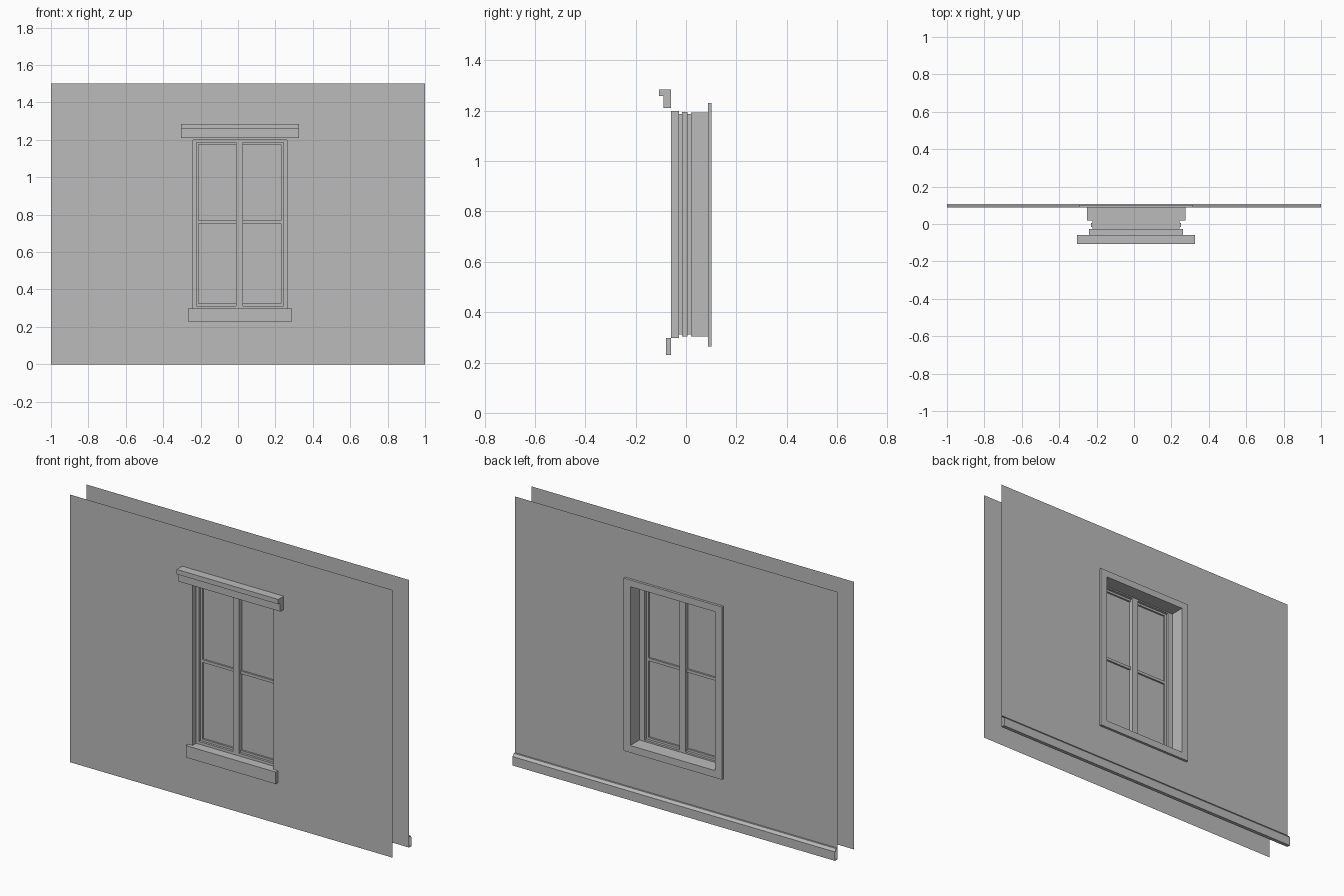
import bpy, bmesh

cube = bpy.data.objects.get("Cube")
if cube:
    bpy.data.objects.remove(cube, do_unlink=True)

grey = bpy.data.materials.new("plain_grey")
grey.use_nodes = True
COLOUR = (0.5, 0.5, 0.5, 1)
grey.diffuse_color = COLOUR
grey.node_tree.nodes["Principled BSDF"].inputs["Base Color"].default_value = COLOUR

FRONT, BACK = -0.06, 0.087      # planes of the two wall skins
MID = -0.005                    # glazing plane


def finish(name, bm, tidy=True):
    if tidy:
        bmesh.ops.recalc_face_normals(bm, faces=bm.faces)
    mesh = bpy.data.meshes.new(name)
    bm.to_mesh(mesh)
    bm.free()
    mesh.materials.append(grey)
    obj = bpy.data.objects.new(name, mesh)
    bpy.context.collection.objects.link(obj)
    return obj


def rings(name, loops, closed=False):
    """Skin a row of upright rectangles, each (x0, x1, z0, z1) and y."""
    bm = bmesh.new()
    rows = []
    for (x0, x1, z0, z1), y in loops:
        corners = ((x0, z0), (x1, z0), (x1, z1), (x0, z1))
        rows.append([bm.verts.new((x, y, z)) for x, z in corners])
    pairs = list(zip(rows, rows[1:]))
    if closed:
        pairs.append((rows[-1], rows[0]))
    for a, b in pairs:
        for i in range(4):
            j = (i + 1) % 4
            bm.faces.new((a[i], a[j], b[j], b[i]))
    return finish(name, bm)


def moulding(name, profile, x0, x1, solid=True):
    """Run a (y, z) profile along x, with or without end caps."""
    bm = bmesh.new()
    a = [bm.verts.new((x0, y, z)) for y, z in profile]
    b = [bm.verts.new((x1, y, z)) for y, z in profile]
    n = len(profile)
    for i in range(n if solid else n - 1):
        j = (i + 1) % n
        bm.faces.new((a[i], a[j], b[j], b[i]))
    if solid:
        bm.faces.new(a)
        bm.faces.new(b)
    return finish(name, bm)


def box(name, x0, x1, y0, y1, z0, z1):
    return moulding(name, [(y0, z0), (y1, z0), (y1, z1), (y0, z1)], x0, x1)


def inset(rect, d):
    x0, x1, z0, z1 = rect
    return (x0 + d, x1 - d, z0 + d, z1 - d)


# Rectangles of the opening, from wall to glazing
wall = (-1, 1, 0, 1.5)
outer = (-0.24, 0.262, 0.297, 1.198)
frame = (-0.222, 0.242, 0.312, 1.186)
inner = (-0.252, 0.275, 0.303, 1.193)
casing = (-0.293, 0.316, 0.263, 1.231)

# Two wall skins with the opening cut through
rings("front_wall", [(wall, FRONT), (outer, FRONT)])
rings("back_wall", [(wall, BACK), (inner, BACK)])

# Reveals lining the opening
rings("outer_reveal", [(outer, FRONT), (outer, -0.028)])
rings("inner_reveal", [(inner, BACK), (inner, 0.02)])

# Window frame, stepping in from both reveals
rings("window_frame", [(outer, -0.028), (frame, -0.028), (frame, 0.02), (inner, 0.02)])

# Thin sash around the glass
sash = inset(frame, 0.012)
back_edge = inset(frame, -0.008)
rings("sash", [(back_edge, MID - 0.01), (sash, MID - 0.01),
               (sash, MID + 0.01), (back_edge, MID + 0.01)], closed=True)

# Centre mullion and crossbars
box("mullion", -0.01, 0.027, -0.028, 0.02, frame[2], frame[3])
for name, x0, x1 in (("right_crossbar", frame[0], -0.01), ("left_crossbar", 0.027, frame[1])):
    box(name, x0, x1, MID - 0.01, MID + 0.01, 0.753, 0.769)

# Glass sheet
bm = bmesh.new()
gx0, gx1, gz0, gz1 = frame
bm.faces.new([bm.verts.new((x, MID, z)) for x, z in
              ((gx0, gz0), (gx1, gz0), (gx1, gz1), (gx0, gz1))])
finish("glass", bm, tidy=False)

# Stepped cornice over the opening
moulding("cornice", [(FRONT, 1.21), (-0.09, 1.21), (-0.09, 1.258),
                     (-0.108, 1.258), (-0.108, 1.285), (FRONT, 1.285)], -0.305, 0.325)

# Sill under the opening
box("sill", -0.268, 0.29, -0.08, FRONT, 0.23, 0.297)

# Flat casing around the inside of the opening
rings("inner_casing", [(casing, BACK), (casing, 0.101), (inner, 0.101), (inner, BACK)])

# Skirting board along the foot of the back wall, open at its ends
moulding("skirting", [(BACK, 0), (0.108, 0), (0.108, 0.05),
                      (0.097, 0.064), (BACK, 0.064)], -1, 1, solid=False)
